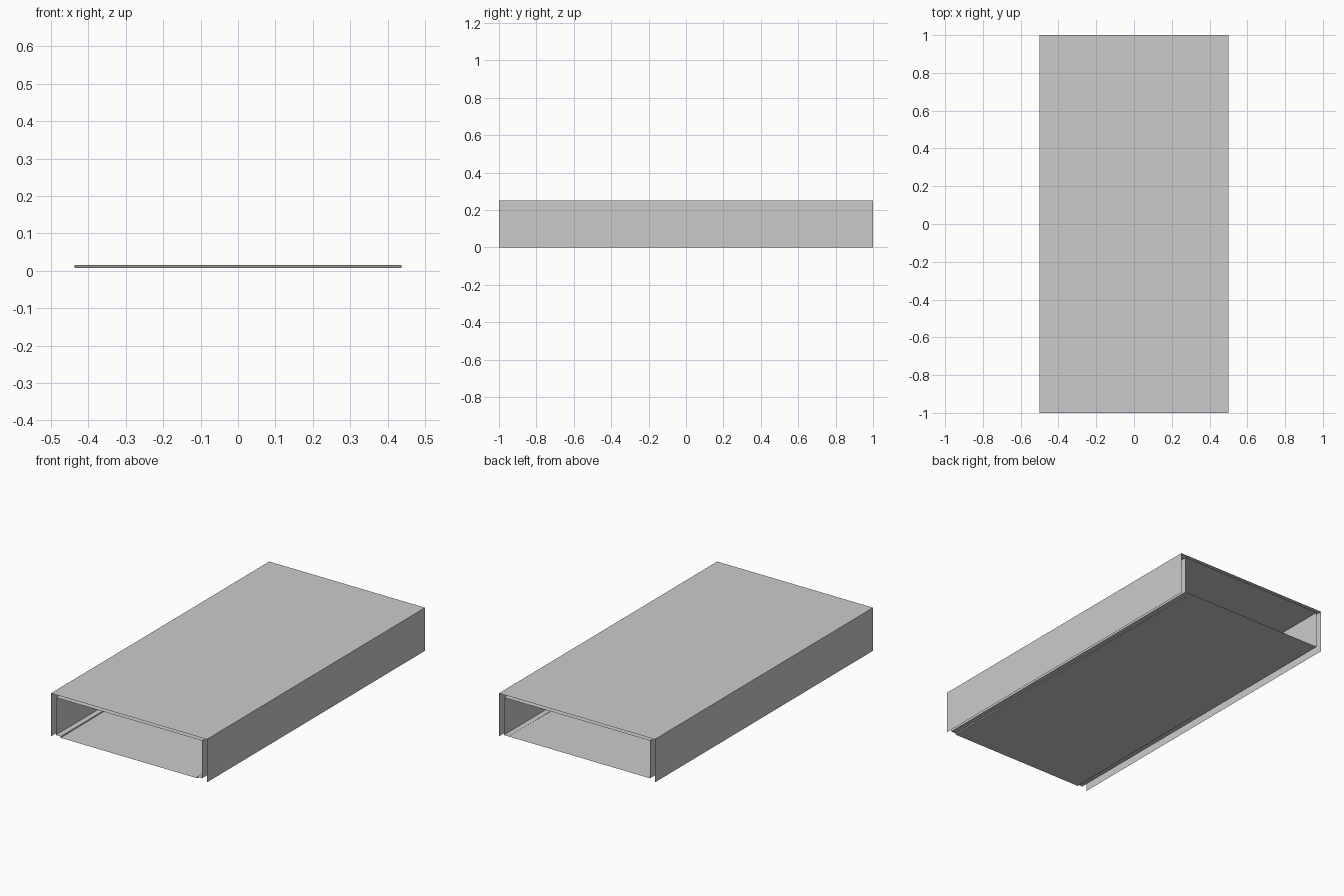
import bpy, bmesh

if "Cube" in bpy.data.objects:
    bpy.data.objects.remove(bpy.data.objects["Cube"])


def sheet(name, front, back, closed=False):
    """Open-ended thin skin running along y between two (x, z) profiles."""
    bm = bmesh.new()
    rows = [[bm.verts.new((x, y, z)) for x, z in pts]
            for pts, y in ((front, -1.0), (back, 1.0))]
    n = len(front)
    for i in range(n if closed else n - 1):
        j = (i + 1) % n
        bm.faces.new((rows[0][i], rows[0][j], rows[1][j], rows[1][i]))
    bmesh.ops.remove_doubles(bm, verts=bm.verts, dist=1e-5)
    mesh = bpy.data.meshes.new(name)
    bm.to_mesh(mesh)
    bm.free()
    obj = bpy.data.objects.new(name, mesh)
    bpy.context.collection.objects.link(obj)
    return obj


# Outer cover: top and two sides, open underneath and at both ends
cover = [(0.5, 0), (0.5, 0.25), (-0.5, 0.25), (-0.5, 0)]
sheet("outer_cover", cover, cover)


# Inner sleeve: tube whose floor has a shallow recess fading out to the back
def sleeve(recess_z):
    w, g, floor, top = 0.469, 0.4375, 0.016, 0.234
    return [(w, floor), (w, top), (-w, top), (-w, floor),
            (-g, floor), (-g, recess_z), (g, recess_z), (g, floor)]


sheet("inner_sleeve", sleeve(0.008), sleeve(0.016), closed=True)
